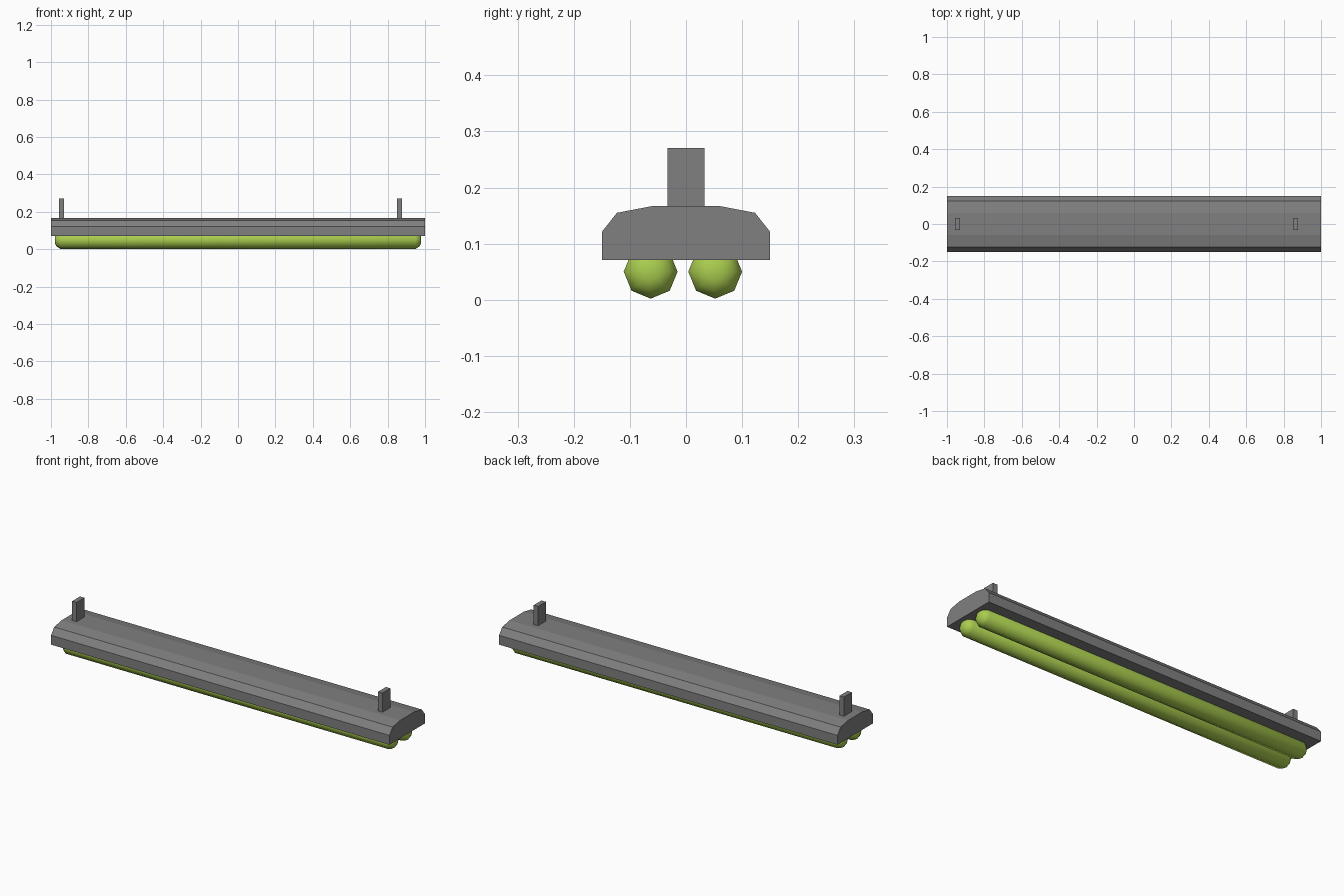
import bpy
import bmesh
from math import pi, sin, cos, radians

cube = bpy.data.objects.get("Cube")
if cube:
    bpy.data.objects.remove(cube, do_unlink=True)


def material(name, color):
    mat = bpy.data.materials.new(name)
    mat.use_nodes = True
    mat.diffuse_color = color
    mat.node_tree.nodes["Principled BSDF"].inputs["Base Color"].default_value = color
    return mat


grey = material("grey metal", (0.215, 0.215, 0.215, 1))
green = material("yellow green glass", (0.40, 0.61, 0.078, 1))


def loft(name, rings, mat):
    """Skin a series of matching cross-sections and cap both ends."""
    bm = bmesh.new()
    loops = [[bm.verts.new(p) for p in ring] for ring in rings]
    n = len(loops[0])
    for a, b in zip(loops, loops[1:]):
        for i in range(n):
            j = (i + 1) % n
            bm.faces.new((a[i], a[j], b[j], b[i]))
    bm.faces.new(loops[0])
    bm.faces.new(loops[-1])
    bmesh.ops.recalc_face_normals(bm, faces=bm.faces)
    mesh = bpy.data.meshes.new(name)
    bm.to_mesh(mesh)
    bm.free()
    mesh.materials.append(mat)
    obj = bpy.data.objects.new(name, mesh)
    bpy.context.collection.objects.link(obj)
    return obj


# Housing: mirrored half profile extruded along the length
half = [(0.15, 0.071), (0.15, 0.121), (0.123, 0.155), (0.06, 0.167)]
profile = half + [(-y, z) for y, z in reversed(half)]
loft("housing", [[(x, y, z) for y, z in profile] for x in (-1, 1)], grey)

# Hanging brackets
for name, x in (("right_bracket", -0.944), ("left_bracket", 0.864)):
    section = [(-0.033, 0.16), (0.033, 0.16), (0.033, 0.27), (-0.033, 0.27)]
    loft(name, [[(x + dx, y, z) for y, z in section] for dx in (-0.013, 0.013)], grey)

# Eight-sided lamp tubes with rounded ends
end = [(0.979, 0.017), (0.970, 0.035), (0.950, 0.048)]
stations = [(-x, r) for x, r in end] + end[::-1]
for name, y in (("front_tube", -0.063), ("back_tube", 0.052)):
    rings = [[(x, y + r * cos(k * pi / 4), 0.05 + r * sin(k * pi / 4))
              for k in range(8)] for x, r in stations]
    tube = loft(name, rings, green)
    bpy.ops.object.select_all(action="DESELECT")
    tube.select_set(True)
    bpy.context.view_layer.objects.active = tube
    bpy.ops.object.shade_smooth_by_angle(angle=radians(40))
